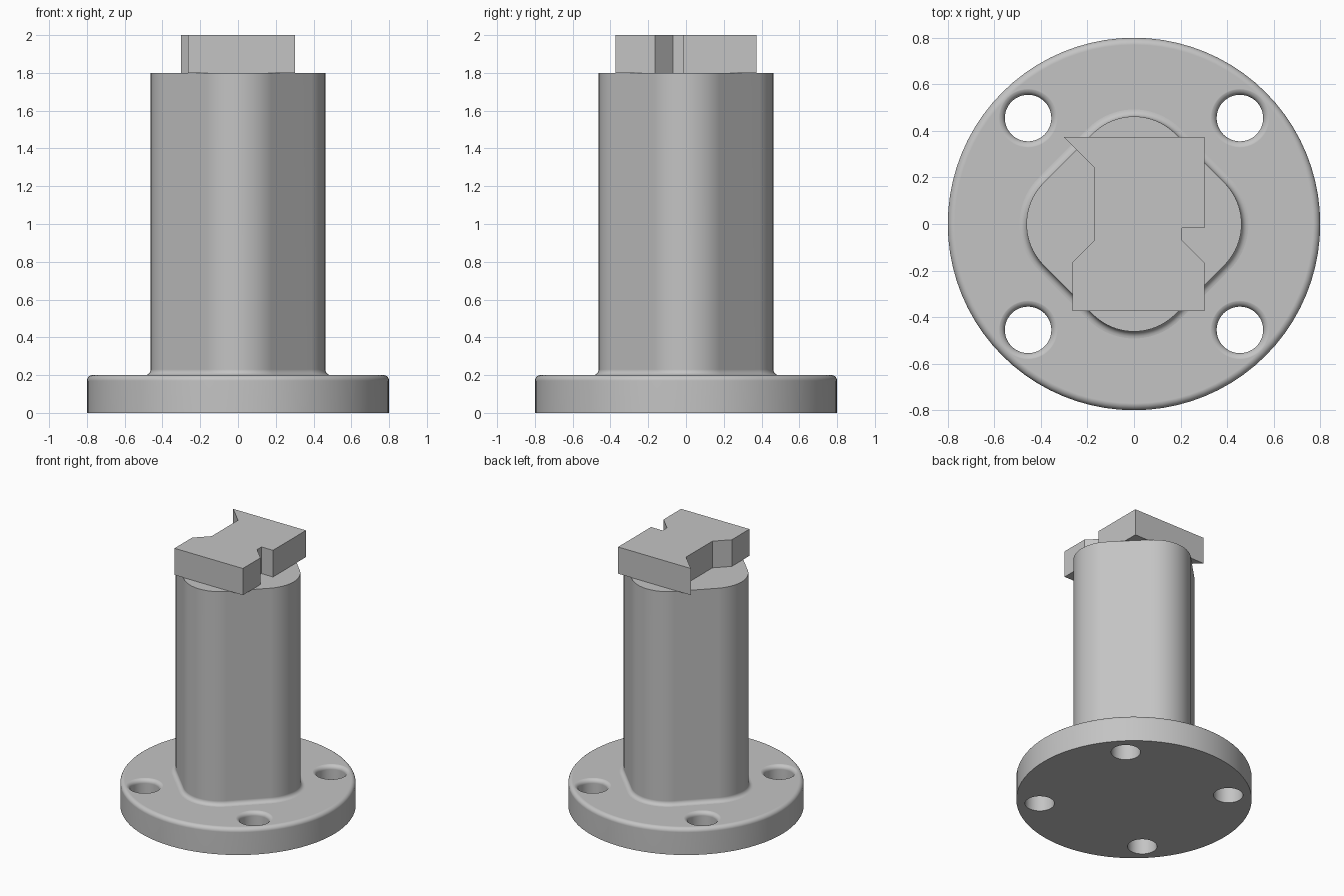
import bpy
import bmesh
from math import sin, cos, pi

cube = bpy.data.objects.get("Cube")
if cube:
    bpy.data.objects.remove(cube, do_unlink=True)

grey = bpy.data.materials.new("light_grey")
grey.use_nodes = True
colour = (0.55, 0.55, 0.55, 1)
grey.diffuse_color = colour
grey.node_tree.nodes["Principled BSDF"].inputs["Base Color"].default_value = colour

TOP = 0.2        # flange thickness
ROUND = 0.03     # edge and fillet radius
STEPS = 6
ARC = [i / STEPS * pi / 2 for i in range(STEPS + 1)]


def ring(core, radius, z, n=20):
    """Diamond with rounded corners; core 0 gives a circle."""
    points = []
    for k in range(4):
        mid = k * pi / 2
        for i in range(n + 1 if core else n):
            a = mid - pi / 4 + i / n * pi / 2
            points.append((core * cos(mid) + radius * cos(a),
                           core * sin(mid) + radius * sin(a), z))
    return points


def loft(name, rings, location=(0, 0, 0)):
    """Skin a stack of rings, bottom to top, and cap both ends."""
    bm = bmesh.new()
    loops = [[bm.verts.new(p) for p in r] for r in rings]
    for low, high in zip(loops, loops[1:]):
        for i in range(len(low)):
            bm.faces.new((low[i - 1], low[i], high[i], high[i - 1]))
    bm.faces.new(loops[0][::-1])
    bm.faces.new(loops[-1])
    bmesh.ops.recalc_face_normals(bm, faces=bm.faces)
    mesh = bpy.data.meshes.new(name)
    bm.to_mesh(mesh)
    bm.free()
    mesh.materials.append(grey)
    obj = bpy.data.objects.new(name, mesh)
    obj.location = location
    bpy.context.collection.objects.link(obj)
    return obj


def activate(obj):
    bpy.ops.object.select_all(action='DESELECT')
    obj.select_set(True)
    bpy.context.view_layer.objects.active = obj


def smooth(obj):
    activate(obj)
    bpy.ops.object.shade_smooth_by_angle(angle=pi / 6)
    obj.modifiers.new("even_shading", 'WEIGHTED_NORMAL').keep_sharp = True


# Round flange with a rolled upper edge
flange = loft("flange", [ring(0, 0.8, 0)] + [
    ring(0, 0.8 - ROUND * (1 - cos(t)), TOP - ROUND * (1 - sin(t))) for t in ARC])

# Four bolt holes with rolled rims
rim = [ring(0, 0.1 + ROUND * (1 - cos(t)), TOP + 0.0005 - ROUND * (1 - sin(t)), 12)
       for t in ARC]
for x in (-0.455, 0.455):
    for y in (-0.455, 0.455):
        cutter = loft("hole_cutter", [ring(0, 0.1, -0.1, 12)] + rim
                      + [ring(0, 0.1 + ROUND, TOP + 0.1, 12)], (x, y, 0))
        cutter.hide_render = True
        cut = flange.modifiers.new("bolt_hole", 'BOOLEAN')
        cut.operation = 'DIFFERENCE'
        cut.solver = 'EXACT'
        cut.object = cutter
        activate(flange)
        bpy.ops.object.modifier_apply(modifier=cut.name)
        bpy.data.objects.remove(cutter, do_unlink=True)
smooth(flange)

# Rounded diamond column, filleted into the flange
CORE, CORNER = 0.212, 0.25
column = loft("column", [ring(CORE, CORNER + ROUND, TOP - 0.01)] + [
    ring(CORE, CORNER + ROUND * (1 - sin(t)), TOP + ROUND * (1 - cos(t))) for t in ARC]
    + [ring(CORE, CORNER, 1.8)])
smooth(column)

# Notched flat plate on top
outline = [(-0.302, 0.374), (-0.17, 0.243), (-0.17, -0.07), (-0.265, -0.165),
           (-0.265, -0.374), (0.302, -0.374), (0.302, -0.165), (0.207, -0.07),
           (0.207, -0.017), (0.302, -0.017), (0.302, 0.374)]
loft("notched_plate", [[(x, y, z) for x, y in outline] for z in (1.8, 2.0)])
